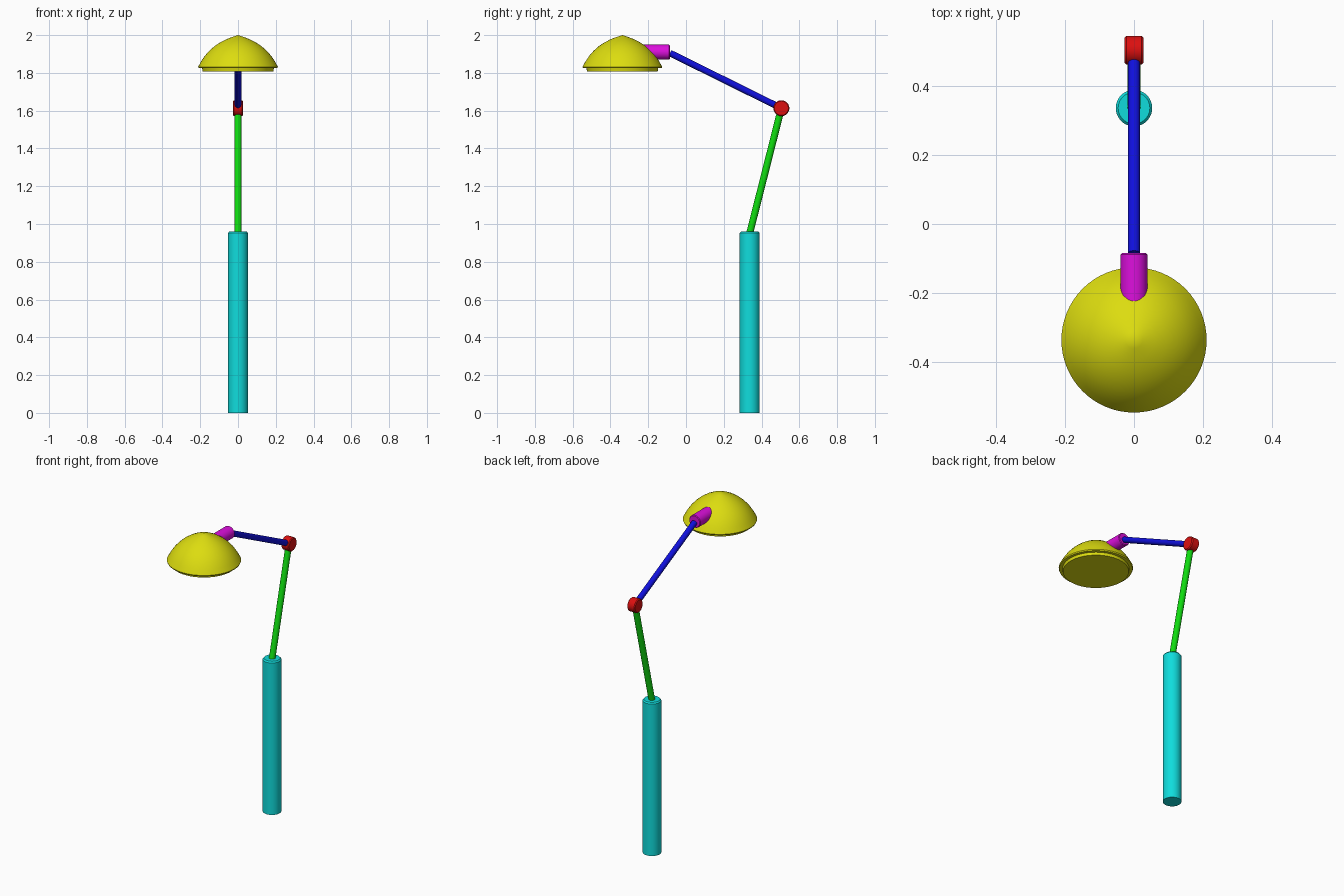
import bpy, bmesh, math
from mathutils import Vector

cube = bpy.data.objects.get("Cube")
if cube:
    bpy.data.objects.remove(cube, do_unlink=True)


def material(name, r, g, b):
    m = bpy.data.materials.new(name)
    m.use_nodes = True
    m.diffuse_color = (r, g, b, 1)
    bsdf = next(n for n in m.node_tree.nodes if n.type == 'BSDF_PRINCIPLED')
    bsdf.inputs["Base Color"].default_value = (r, g, b, 1)
    return m


HI, LO = 0.72, 0.005
cyan = material("cyan", LO, HI, HI)
green = material("green", LO, HI, LO)
red = material("red", HI, LO, LO)
blue = material("blue", LO, LO, HI)
magenta = material("magenta", HI, LO, HI)
yellow = material("yellow", HI, HI, LO)


def lathe(name, profile, mat, origin=(0, 0, 0), axis=(0, 0, 1), sides=48):
    """Spin a closed (radius, height) profile around an axis through origin."""
    bm = bmesh.new()
    verts = [bm.verts.new((r, 0, h)) for r, h in profile]
    edges = [bm.edges.new(pair) for pair in zip(verts, verts[1:])]
    bmesh.ops.spin(bm, geom=verts + edges, cent=(0, 0, 0), axis=(0, 0, 1),
                   angle=math.tau, steps=sides)
    bmesh.ops.remove_doubles(bm, verts=bm.verts, dist=1e-5)
    bmesh.ops.recalc_face_normals(bm, faces=bm.faces)
    mesh = bpy.data.meshes.new(name)
    bm.to_mesh(mesh)
    bm.free()
    mesh.materials.append(mat)
    obj = bpy.data.objects.new(name, mesh)
    bpy.context.collection.objects.link(obj)
    obj.location = origin
    obj.rotation_euler = Vector(axis).to_track_quat('Z', 'Y').to_euler()
    bpy.ops.object.select_all(action='DESELECT')
    obj.select_set(True)
    bpy.context.view_layer.objects.active = obj
    bpy.ops.object.shade_smooth_by_angle(angle=math.radians(30))
    return obj


def rod(name, start, end, radius, mat, chamfer=0.0):
    """Cylinder between two points with optional chamfered ends."""
    a, b = Vector(start), Vector(end)
    n, c = (b - a).length, chamfer
    profile = [(0, 0), (radius - c, 0), (radius, c),
               (radius, n - c), (radius - c, n), (0, n)]
    return lathe(name, profile, mat, a, b - a)


# Key points
POST_Y, SHADE_Y, POST_TOP = 0.337, -0.337, 0.96
elbow = (0, 0.505, 1.613)
wrist = (0, -0.085, 1.905)

# Post
lathe("post", [(0, 0), (0.053, 0), (0.053, POST_TOP - 0.008),
               (0.046, POST_TOP), (0, POST_TOP)], cyan, (0, POST_Y, 0))

# Arms and their joint
rod("lower_arm", (0, POST_Y - 0.005, POST_TOP - 0.03), elbow, 0.0185, green)
rod("elbow_joint", (-0.027, *elbow[1:]), (0.027, *elbow[1:]), 0.042, red, 0.005)
rod("upper_arm", elbow, wrist, 0.0175, blue)
rod("shade_holder", (0, -0.24, 1.91), (0, -0.085, 1.91), 0.039, magenta, 0.004)

# Domed shade with a stepped closed underside
lathe("shade", [(0, 2.0), (0.025, 1.992), (0.06, 1.979), (0.095, 1.961),
                (0.125, 1.941), (0.152, 1.917), (0.175, 1.891),
                (0.195, 1.861), (0.211, 1.832), (0.208, 1.825),
                (0.19, 1.825), (0.187, 1.808), (0, 1.808)],
      yellow, (0, SHADE_Y, 0), sides=64)
